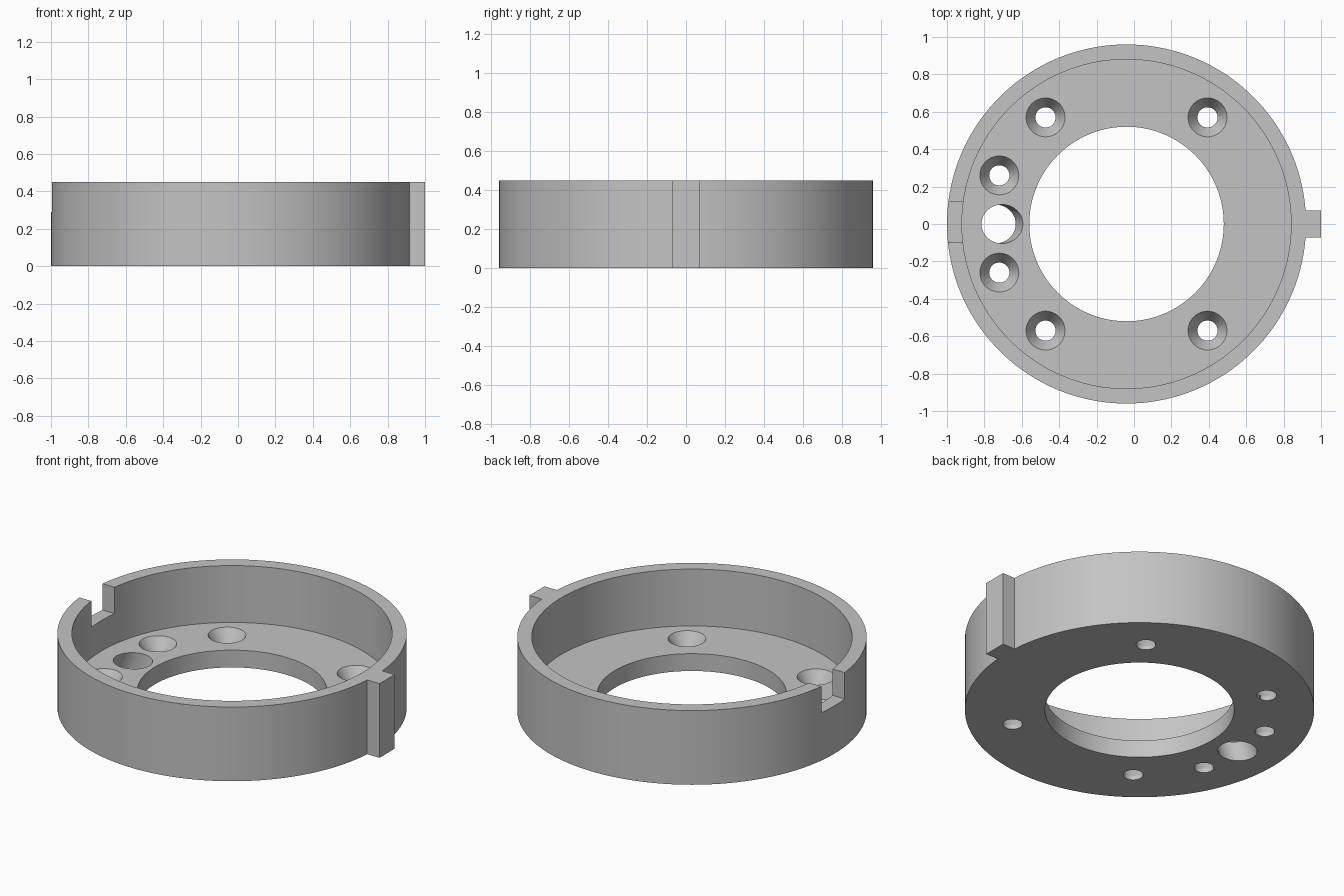
import bpy, bmesh, math
from mathutils import Matrix, Vector

if "Cube" in bpy.data.objects:
    bpy.data.objects.remove(bpy.data.objects["Cube"], do_unlink=True)

CX = -0.04          # ring axis
HEIGHT = 0.45
FLOOR = 0.105
R_OUT, R_IN, R_BORE = 0.96, 0.88, 0.52

grey = bpy.data.materials.new("plain grey")
grey.use_nodes = True
grey.diffuse_color = (0.55, 0.55, 0.55, 1)
grey.node_tree.nodes["Principled BSDF"].inputs["Base Color"].default_value = grey.diffuse_color


def add_object(name, bm):
    bmesh.ops.recalc_face_normals(bm, faces=bm.faces)
    mesh = bpy.data.meshes.new(name)
    bm.to_mesh(mesh)
    bm.free()
    mesh.materials.append(grey)
    obj = bpy.data.objects.new(name, mesh)
    bpy.context.collection.objects.link(obj)
    return obj


def lathe(name, profile, centre, segments, closed=False, tilt=0.0):
    """Revolve an (r, z) profile; open profiles are capped at both ends."""
    bm = bmesh.new()
    rings = []
    for r, z in profile:
        rings.append([bm.verts.new((r * math.cos(a), r * math.sin(a), z))
                      for a in (math.tau * i / segments for i in range(segments))])
    pairs = list(zip(rings, rings[1:]))
    if closed:
        pairs.append((rings[-1], rings[0]))
    else:
        bm.faces.new(rings[0])
        bm.faces.new(rings[-1])
    for a, b in pairs:
        for i in range(segments):
            j = (i + 1) % segments
            bm.faces.new((a[i], a[j], b[j], b[i]))
    bm.transform(Matrix.Translation(centre) @ Matrix.Rotation(tilt, 4, "Y"))
    return add_object(name, bm)


def box(name, low, high):
    bm = bmesh.new()
    bmesh.ops.create_cube(bm, size=1)
    low, high = Vector(low), Vector(high)
    bm.transform(Matrix.Translation((low + high) / 2) @ Matrix.Diagonal((high - low).to_4d()))
    return add_object(name, bm)


def combine(target, tool, operation):
    """Apply a boolean and discard the tool."""
    mod = target.modifiers.new(tool.name, "BOOLEAN")
    mod.operation, mod.solver, mod.object = operation, "EXACT", tool
    bpy.context.view_layer.update()
    result = bpy.data.meshes.new_from_object(
        target.evaluated_get(bpy.context.evaluated_depsgraph_get()))
    target.modifiers.clear()
    target.data = result
    bpy.data.objects.remove(tool, do_unlink=True)


# Ring with raised outer wall and open bore
ring = lathe("mounting_ring",
             [(R_BORE, 0), (R_OUT, 0), (R_OUT, HEIGHT), (R_IN, HEIGHT),
              (R_IN, FLOOR), (R_BORE, FLOOR)],
             (CX, 0, 0), 144, closed=True)

# Locating key on the left side
combine(ring, box("locating_key", (0.88, -0.072, 0), (1.0, 0.072, HEIGHT)), "UNION")

# Notch through the wall on the right side
combine(ring, box("wall_notch", (-1.1, -0.10, 0.29), (-0.8, 0.12, 0.6)), "DIFFERENCE")

# Countersunk screw holes
screws = [(CX + sx * 0.433, sy * 0.57) for sx in (-1, 1) for sy in (-1, 1)]
screws += [(-0.72, sy * 0.26) for sy in (-1, 1)]
for x, y in screws:
    cutter = lathe("screw_hole",
                   [(0.054, -0.05), (0.054, 0.025), (0.104, FLOOR), (0.129, FLOOR + 0.04)],
                   (x, y, 0), 48)
    combine(ring, cutter, "DIFFERENCE")

# Slanted cable hole
cable = lathe("cable_hole", [(0.104, -0.15), (0.104, 0.15)],
              (-0.724, 0, FLOOR / 2), 64, tilt=math.radians(20))
combine(ring, cable, "DIFFERENCE")

# Smooth curved walls, sharp rims
bpy.ops.object.select_all(action="DESELECT")
ring.select_set(True)
bpy.context.view_layer.objects.active = ring
bpy.ops.object.shade_smooth_by_angle(angle=math.radians(25))
